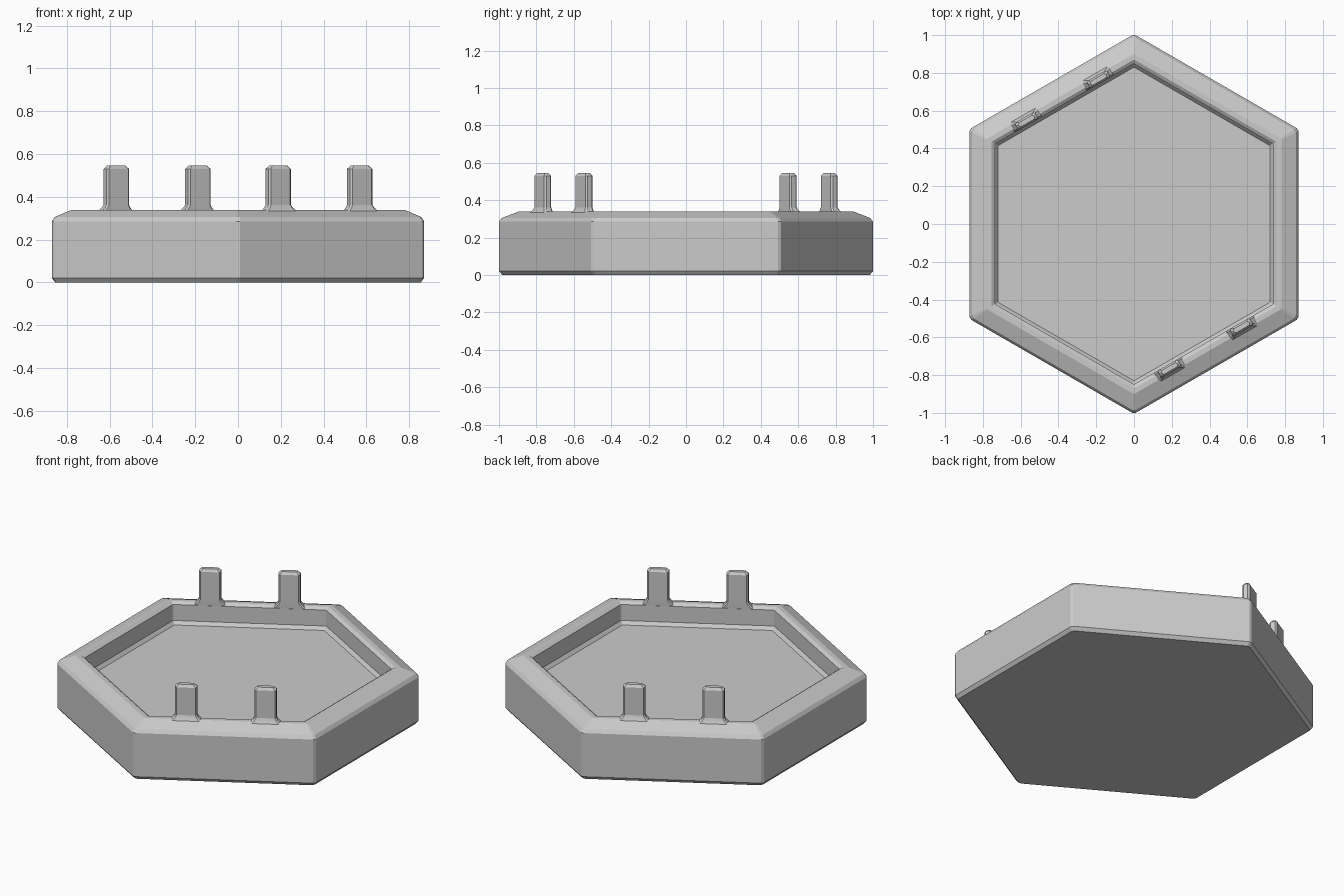
import bpy, bmesh
from math import cos, sin, radians, sqrt
from mathutils import Vector

if "Cube" in bpy.data.objects:
    bpy.data.objects.remove(bpy.data.objects["Cube"])


def loft(name, rings):
    """Skin equal-length rings of points and cap both ends."""
    bm = bmesh.new()
    loops = [[bm.verts.new(p) for p in r] for r in rings]
    n = len(loops[0])
    for a, b in zip(loops, loops[1:]):
        for i in range(n):
            j = (i + 1) % n
            bm.faces.new((a[i], a[j], b[j], b[i]))
    bm.faces.new(loops[0][::-1])
    bm.faces.new(loops[-1])
    bmesh.ops.recalc_face_normals(bm, faces=bm.faces)
    mesh = bpy.data.meshes.new(name)
    bm.to_mesh(mesh)
    bm.free()
    obj = bpy.data.objects.new(name, mesh)
    bpy.context.collection.objects.link(obj)
    return obj


def hex_ring(apothem, z, cut):
    """Hexagon with points on the y axis and narrowly chamfered corners."""
    radius = apothem * 2 / sqrt(3)
    c = [Vector((radius * cos(radians(30 + 60 * i)),
                 radius * sin(radians(30 + 60 * i)), z)) for i in range(6)]
    pts = []
    for i in range(6):
        for other in (c[i - 1], c[(i + 1) % 6]):
            pts.append(c[i] + (other - c[i]).normalized() * cut)
    return pts


# Tray: bottom bevel, outer wall, sloped rim, inner lip, recessed floor
OUT = (1 + 0.01 / 2) * sqrt(3) / 2
profile = [(0.855, 0.0, 0.01), (OUT, 0.02, 0.01), (OUT, 0.285, 0.01),
           (0.857, 0.305, 0.01), (0.78, 0.338, 0.005), (0.754, 0.338, 0.003),
           (0.735, 0.325, 0.003), (0.735, 0.228, 0.003), (0.719, 0.208, 0.003)]
loft("hex_tray", [hex_ring(*p) for p in profile])


def peg(name, angle, along):
    """Flat upright tab, flush with the inner wall, flared at its foot."""
    n = Vector((cos(radians(angle)), sin(radians(angle)), 0))
    d = Vector((-n.y, n.x, 0))
    rings = []
    # half length, inner distance, outer distance, height
    for l, a, b, z in [(0.098, 0.736, 0.80, 0.318), (0.068, 0.735, 0.784, 0.349),
                       (0.061, 0.735, 0.779, 0.362), (0.061, 0.735, 0.779, 0.53),
                       (0.048, 0.745, 0.769, 0.545)]:
        k = 0.009
        corners = [(a, -l + k), (a + k, -l), (b - k, -l), (b, -l + k),
                   (b, l - k), (b - k, l), (a + k, l), (a, l - k)]
        rings.append([n * r + d * (along + s) + Vector((0, 0, z))
                      for r, s in corners])
    loft(name, rings)


# Two pegs on each of two opposite sides
for side, angle in (("back", 120), ("front", -60)):
    for i, along in enumerate((-0.22, 0.22)):
        peg(f"{side}_peg_{i + 1}", angle, along)
